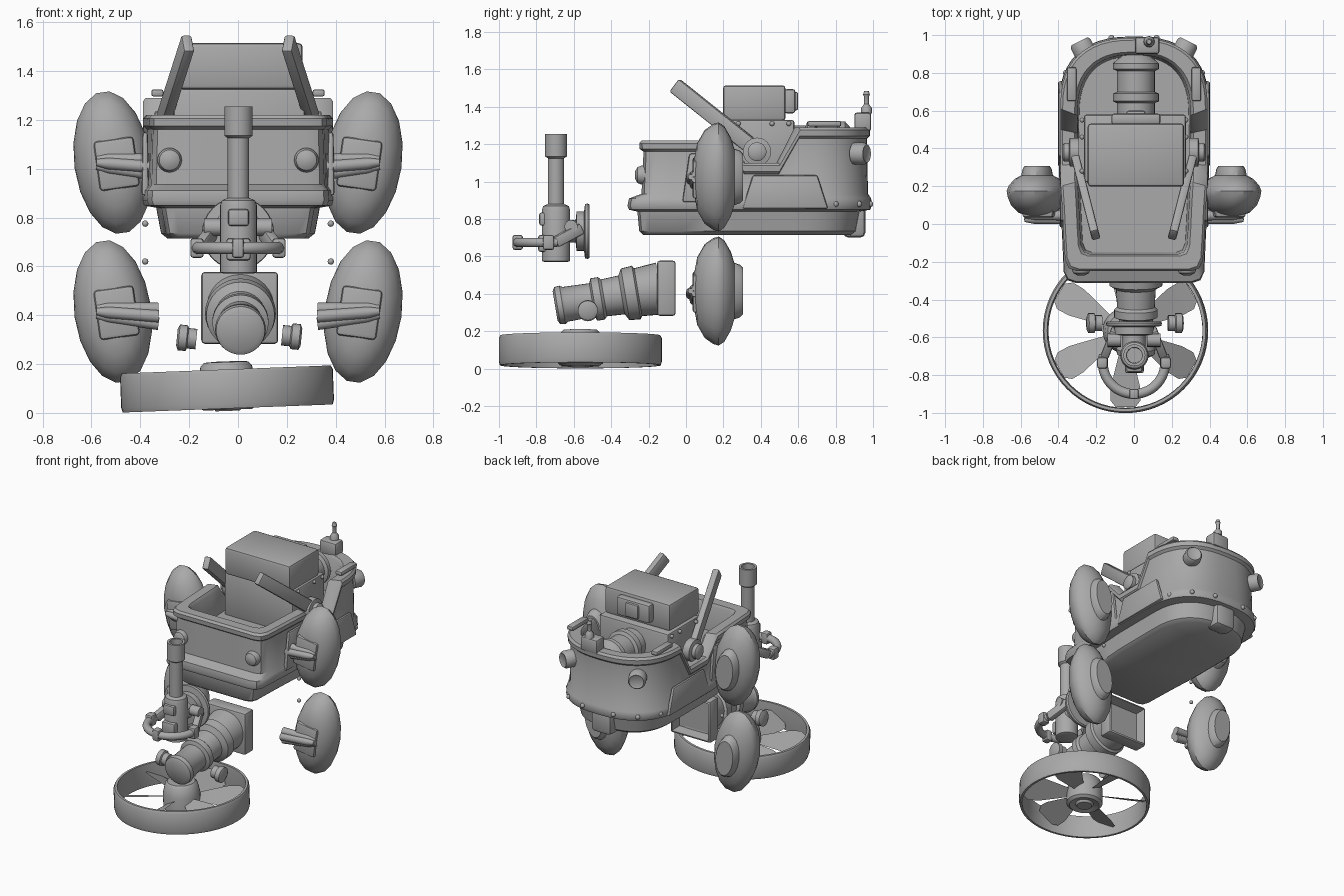
import bpy, bmesh, math
from mathutils import Matrix, Vector

old = bpy.data.objects.get("Cube")
if old:
    bpy.data.objects.remove(old)

grey = bpy.data.materials.new("plain grey")
grey.use_nodes = True
grey.diffuse_color = (0.4, 0.4, 0.4, 1)
grey.node_tree.nodes["Principled BSDF"].inputs["Base Color"].default_value = (0.4, 0.4, 0.4, 1)


def finish(name, bm, matrix=Matrix(), angle=35):
    """Turn a bmesh into a placed, shaded object."""
    bmesh.ops.transform(bm, matrix=matrix, verts=bm.verts)
    bmesh.ops.recalc_face_normals(bm, faces=bm.faces)
    mesh = bpy.data.meshes.new(name)
    bm.to_mesh(mesh)
    bm.free()
    mesh.materials.append(grey)
    mesh.shade_smooth()
    mesh.set_sharp_from_angle(angle=math.radians(angle))
    obj = bpy.data.objects.new(name, mesh)
    bpy.context.collection.objects.link(obj)
    return obj


def aim(loc, direction):
    return Matrix.Translation(loc) @ Vector(direction).to_track_quat('Z', 'Y').to_matrix().to_4x4()


def loft(bm, rings, caps=True):
    """Skin a list of closed point rings."""
    loops = [[bm.verts.new(p) for p in ring] for ring in rings]
    n = len(loops[0])
    for a, b in zip(loops, loops[1:]):
        for i in range(n):
            bm.faces.new((a[i], a[(i + 1) % n], b[(i + 1) % n], b[i]))
    if caps:
        bm.faces.new(loops[0])
        bm.faces.new(loops[-1])


def lathe(name, profile, matrix, sides=32, sx=1, sy=1, caps=True, angle=35):
    bm = bmesh.new()
    turn = [math.tau * i / sides for i in range(sides)]
    loft(bm, [[(r * sx * math.cos(t), r * sy * math.sin(t), h) for t in turn]
              for r, h in profile], caps)
    return finish(name, bm, matrix, angle)


def box(name, size, matrix, bevel=0.012, top=1, hollow=0):
    bm = bmesh.new()
    bmesh.ops.create_cube(bm, size=1)
    bmesh.ops.scale(bm, vec=size, verts=bm.verts)
    for v in bm.verts:
        if v.co.z > 0:
            v.co.x *= top
            v.co.y *= top
    bmesh.ops.bevel(bm, geom=bm.edges[:], offset=bevel, segments=2, affect='EDGES', profile=0.5)
    if hollow:
        face = max(bm.faces, key=lambda f: f.calc_center_median().y)
        bmesh.ops.inset_region(bm, faces=[face], thickness=0.02)
        bmesh.ops.translate(bm, vec=(0, -hollow, 0), verts=face.verts)
    return finish(name, bm, matrix)


def at(x, y, z):
    return Matrix.Translation((x, y, z))


def beam(name, p, q, width, depth, bevel=0.01):
    p, q = Vector(p), Vector(q)
    return box(name, (width, depth, (q - p).length), aim((p + q) / 2, q - p), bevel)


def tube(name, points, radius):
    curve = bpy.data.curves.new(name, 'CURVE')
    curve.dimensions = '3D'
    curve.bevel_depth = radius
    curve.bevel_resolution = 3
    curve.use_fill_caps = True
    curve.materials.append(grey)
    spline = curve.splines.new('POLY')
    spline.points.add(len(points) - 1)
    for sp, p in zip(spline.points, points):
        sp.co = (*p, 1)
    obj = bpy.data.objects.new(name, curve)
    bpy.context.collection.objects.link(obj)


def bolt(name, loc, radius=0.013):
    bm = bmesh.new()
    bmesh.ops.create_uvsphere(bm, u_segments=12, v_segments=8, radius=radius)
    finish(name, bm, at(*loc))


# Hull: one plan outline lofted upwards, with a gunwale that dips amidships
half = [(0.16, -0.25), (0.30, -0.25), (0.345, -0.235), (0.365, -0.19), (0.372, -0.08), (0.38, 0.08),
        (0.388, 0.2), (0.39, 0.25), (0.39, 0.31), (0.39, 0.4), (0.39, 0.5), (0.39, 0.56)]
for i in range(13):
    t = math.pi / 2 * i / 12
    half.append((0.39 * max(math.cos(t), 0) ** 0.8, 0.61 + 0.375 * math.sin(t) ** 0.8))
outline = half[:-1] + [(0, half[-1][1])] + [(-x, y) for x, y in reversed(half[:-1])]


def gunwale(y):
    drop = min(max((y - 0.2) / 0.11, 0), 1)
    rise = min(max((y - 0.5) / 0.11, 0), 1)
    return 1.22 - 0.12 * drop + 0.19 * rise


# Each step: inward offset, forward push at the bow, height, measured from the gunwale or not
steps = [(0.1, 0.08, 0.715, 0), (0.075, 0.075, 0.735, 0), (0.055, 0.065, 0.84, 0), (0, 0.055, 0.85, 0),
         (-0.008, 0.055, 0.87, 0), (-0.005, 0.05, 0.91, 0), (0.012, 0, 0.935, 0), (0.018, -0.005, -0.06, 1),
         (0.002, 0, -0.045, 1), (0, 0, -0.015, 1), (0.012, 0, 0, 1), (0.075, -0.005, 0, 1),
         (0.09, 0, -0.02, 1), (0.1, 0, 1.03, 0)]
rings = []
for inset, push, z, relative in steps:
    rings.append([(x * (1 - inset / 0.39), 0.37 + (y - 0.37) * (1 - inset / 0.62) - push * (y < -0.15),
                   z + relative * gunwale(y)) for x, y in outline])
bm = bmesh.new()
loft(bm, rings)
finish("hull", bm, angle=40)
box("stern_keel", (0.16, 0.12, 0.2), at(0, 0.9, 0.8), 0.03)

# Engine housing inside the hull
box("housing_base", (0.54, 0.36, 0.32), at(0.005, 0.4, 1.17), 0.015)
box("housing_cover", (0.51, 0.335, 0.19), at(0.01, 0.365, 1.42), 0.018)
box("housing_handle", (0.26, 0.06, 0.13), at(0.01, 0.555, 1.43), 0.015)
box("handle_grip", (0.1, 0.03, 0.1), at(0.01, 0.585, 1.43))
lathe("engine_drum", [(0.1, 0), (0.1, 0.1), (0.122, 0.11), (0.122, 0.15), (0.1, 0.16), (0.1, 0.27),
      (0.122, 0.28), (0.122, 0.31), (0.1, 0.33), (0.06, 0.36)], aim((0.01, 0.54, 1.2), (0, 1, 0)))

# Stern fittings
box("aerial_base", (0.13, 0.09, 0.1), at(0.07, 0.945, 1.32), 0.015)
lathe("aerial", [(0.03, 0), (0.028, 0.03), (0.013, 0.05), (0.013, 0.09), (0.018, 0.1), (0.012, 0.12)],
      at(0.08, 0.965, 1.365), 12)

for s in (-1, 1):
    side = "left" if s > 0 else "right"
    # Control arms on round pivots
    beam(side + "_arm", (s * 0.325, 0.41, 1.14), (s * 0.205, -0.06, 1.515), 0.045, 0.085)
    lathe(side + "_pivot", [(0.075, 0), (0.075, 0.05), (0.05, 0.055), (0.05, 0.08), (0.035, 0.09)],
          aim((s * 0.29, 0.38, 1.16), (s, 0, 0)))
    for y in (0.28, 0.46, 0.55):
        bolt(side + "_housing_bolt", (s * 0.275, y, 1.31))
    # Raised side panels
    box(side + "_side_panel", (0.03, 0.46, 0.18), at(s * 0.388, 0.53, 0.945), 0.012, 0.75)
    box(side + "_front_panel", (0.03, 0.3, 0.26), at(s * 0.38, 0.13, 1.02), 0.012, 0.75)
    box(side + "_deck_cleat", (0.05, 0.18, 0.03), at(s * 0.33, 0.74, 1.31), 0.01)
    # Lamps at bow and stern
    lamp = [(0.058, 0), (0.058, 0.06), (0.048, 0.075), (0.04, 0.07)]
    lathe(side + "_stern_lamp", lamp, aim((s * 0.255, 0.9, 1.15), (s * 0.45, 0.9, 0)))
    lathe(side + "_bow_lamp", [(0.05, 0), (0.05, 0.04), (0.042, 0.06), (0.02, 0.072)],
          aim((s * 0.28, -0.2, 1.035), (0, -1, 0)))
    for x, y in ((0.12, 0.985), (0.27, 0.925), (0.36, 0.8)):
        bolt(side + "_stern_bolt", (s * x, y, 0.88), 0.016)
    for z in (0.62, 0.775):
        bolt(side + "_loose_bolt", (s * 0.38, 0.14, z))

    # Two lens-shaped floats on each side, with mounting plate and prongs
    for level, cz in (("upper", 1.025), ("lower", 0.415)):
        name = side + "_" + level
        tilt = Matrix.Rotation(s * math.radians(8), 4, 'Y')
        lathe(name + "_float", [(0.35, 0.045), (0.62, 0.06), (0.86, 0.1), (0.97, 0.145), (1, 0.175),
              (0.93, 0.205), (0.72, 0.24), (0.52, 0.258), (0.48, 0.29), (0.42, 0.306)],
              at(s * 0.513, 0, cz) @ tilt @ Matrix.Rotation(-math.pi / 2, 4, 'X'), 18, 0.158, 0.295, angle=32)
        box(name + "_plate", (0.165, 0.05, 0.205), at(s * 0.497, 0.06, cz - 0.005) @ tilt, 0.015)
        for y, dz, spread in ((0.045, 0.015, 0.025), (0.045, -0.015, -0.035), (0.025, 0, -0.005)):
            start = Vector((s * 0.58, y, cz + dz))
            end = Vector((s * 0.325, y, cz + spread - 0.015))
            lathe(name + "_prong", [(0.014, 0), (0.024, 0.05), (0.026, (end - start).length)],
                  aim(start, end - start), 12)

    # Knobs beside the nozzle
    lathe(side + "_knob", [(0.035, 0), (0.053, 0.008), (0.053, 0.04), (0.042, 0.045), (0.042, 0.08)],
          aim((s * 0.255 + 0.005, -0.525, 0.31), (-s, 0, 0.1 * s)), 20)
    # Yoke links
    beam(side + "_yoke_link", (s * 0.155, -0.7, 0.675), (s * 0.1, -0.56, 0.75), 0.045, 0.06)
    box(side + "_yoke_lug", (0.055, 0.06, 0.08), at(s * 0.168, -0.735, 0.675))
    lathe(side + "_yoke_roller", [(0.035, 0), (0.035, 0.07)], aim((s * 0.07, -0.615, 0.76), (s, 0, 0)), 16)

# Ducted fan, leaning slightly to one side
fan = at(-0.045, -0.565, 0.098) @ Matrix.Rotation(math.radians(-2.2), 4, 'Y')
lathe("fan_duct", [(0.415, -0.08), (0.43, -0.08), (0.436, -0.06), (0.436, 0.065), (0.428, 0.08), (0.412, 0.08),
      (0.408, 0), (0.415, -0.08)], fan, 64, caps=False)
lathe("fan_hub", [(0.05, -0.09), (0.06, -0.075), (0.1, -0.085), (0.12, -0.07), (0.12, 0.03),
      (0.105, 0.095), (0.09, 0.11), (0.04, 0.113)], fan)
for i in range(6):
    bm = bmesh.new()
    pairs = [[bm.verts.new((r, w * k, 0)) for k in (-1, 1)]
             for r, w in ((0.09, 0.03), (0.2, 0.062), (0.3, 0.09), (0.37, 0.092), (0.405, 0.06))]
    for a, b in zip(pairs, pairs[1:]):
        bm.faces.new((a[0], b[0], b[1], a[1]))
    bmesh.ops.solidify(bm, geom=bm.faces[:], thickness=0.012)
    finish("fan_blade", bm, fan @ Matrix.Rotation(math.radians(30 + 60 * i), 4, 'Z')
           @ Matrix.Rotation(math.radians(28), 4, 'X'))

# Nozzle with its square mounting block
lathe("nozzle", [(0.08, 0), (0.1, 0.012), (0.104, 0.04), (0.094, 0.055), (0.09, 0.2), (0.115, 0.21), (0.115, 0.25),
      (0.1, 0.265), (0.105, 0.36), (0.14, 0.38), (0.145, 0.44), (0.13, 0.45), (0.14, 0.57)],
      aim((0.01, -0.7, 0.335), (0, 0.57, 0.095)))
box("nozzle_block", (0.315, 0.1, 0.295), at(0.007, -0.105, 0.43), 0.015, hollow=0.065)

# Upright barrel held by a horseshoe yoke
lathe("barrel", [(0.06, 0.57), (0.075, 0.575), (0.075, 0.85), (0.068, 0.87), (0.044, 0.88), (0.044, 1.125),
      (0.058, 1.135), (0.058, 1.255), (0.042, 1.255), (0.04, 1.13)], at(0.002, -0.695, 0))
box("barrel_latch", (0.085, 0.04, 0.07), at(0.002, -0.765, 0.8))
box("barrel_clamp", (0.1, 0.05, 0.09), at(0.002, -0.765, 0.67))
arc = [math.radians(165 + 7 * i) for i in range(31)]
tube("yoke_ring", [(0.165 * math.cos(t), -0.735 + 0.165 * math.sin(t), 0.675) for t in arc], 0.026)
box("front_yoke_lug", (0.05, 0.055, 0.08), at(0, -0.9, 0.675))
lathe("mount_disc", [(0.06, 0), (0.06, 0.07), (0.105, 0.075), (0.105, 0.115), (0.145, 0.12),
      (0.148, 0.135), (0.142, 0.145), (0.08, 0.145)], aim((0, -0.66, 0.735), (0, 1, 0)))
